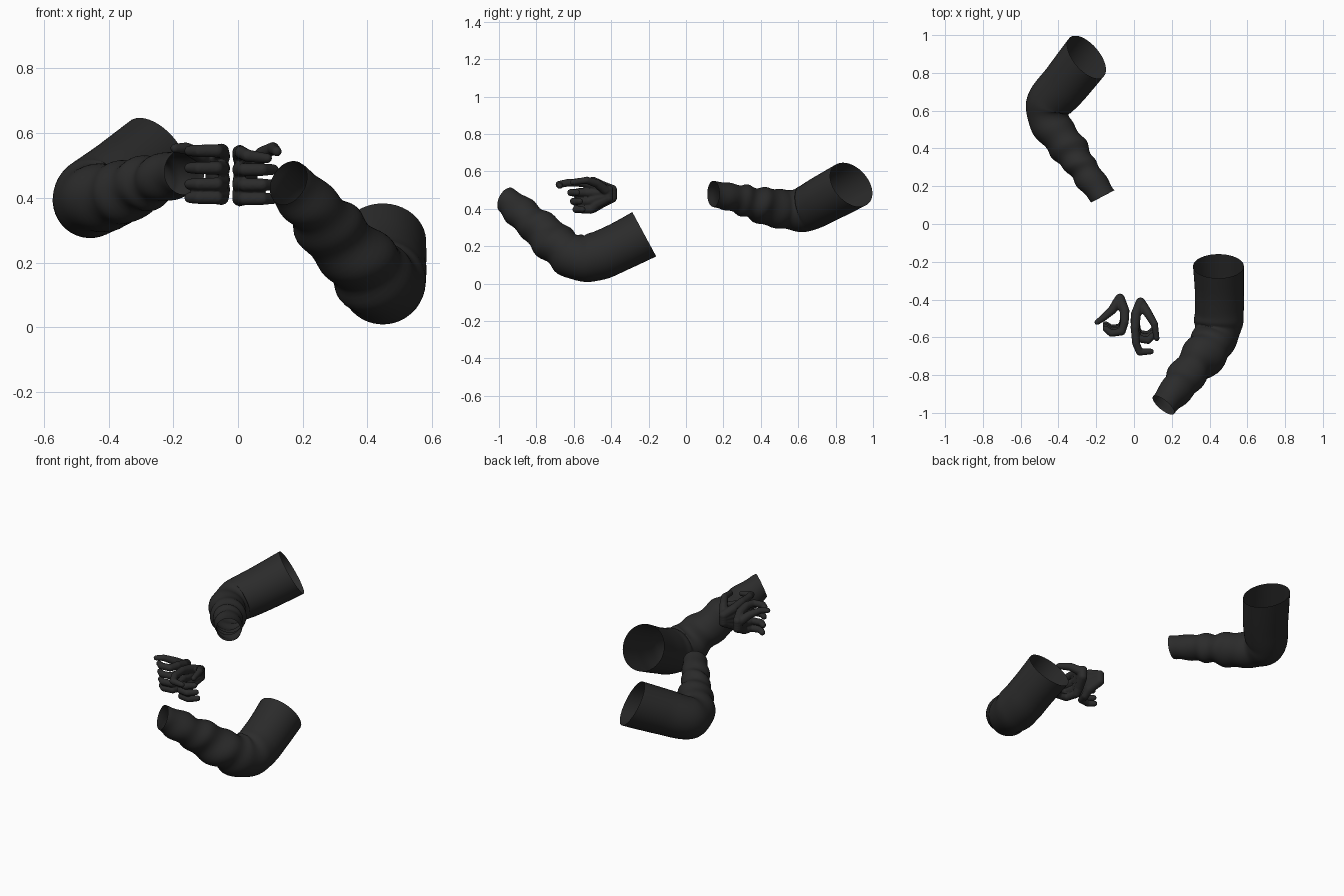
import bpy, bmesh, math
from mathutils import Vector

if "Cube" in bpy.data.objects:
    bpy.data.objects.remove(bpy.data.objects["Cube"])

black = bpy.data.materials.new("black_cloth")
black.diffuse_color = (0.024, 0.024, 0.024, 1)
black.use_nodes = True
black.node_tree.nodes["Principled BSDF"].inputs["Base Color"].default_value = black.diffuse_color


def finish(name, bm):
    me = bpy.data.meshes.new(name)
    bm.to_mesh(me)
    bm.free()
    me.materials.append(black)
    for p in me.polygons:
        p.use_smooth = True
    ob = bpy.data.objects.new(name, me)
    bpy.context.collection.objects.link(ob)
    return ob


def spline(pts, i, t):
    # Catmull-Rom through (x, y, z, radius) stations
    p = [pts[max(0, min(len(pts) - 1, i + k))] for k in (-1, 0, 1, 2)]
    return [0.5 * (2 * b + (c - a) * t + (2 * a - 5 * b + 4 * c - d) * t * t
                   + (3 * b - a - 3 * c + d) * t ** 3) for a, b, c, d in zip(*p)]


def sleeve(name, pts, n_start, n_end, phase):
    # open cloth tube along a bent arm, with folds on the forearm
    sub, sides = 8, 40
    path = [spline(pts, i, k / sub) for i in range(len(pts) - 1) for k in range(sub)]
    path.append(list(pts[-1]))
    n = len(path)
    c = [Vector(p[:3]) for p in path]
    bm = bmesh.new()
    rings, u = [], None
    for j in range(n):
        t = (c[min(n - 1, j + 1)] - c[max(0, j - 1)]).normalized()
        f = j / (n - 1)
        w0, w1 = max(0, 1 - f / 0.2), max(0, 1 - (1 - f) / 0.12)
        t = (t * (1 - w0 - w1) + Vector(n_start).normalized() * w0
             + Vector(n_end).normalized() * w1).normalized()
        ref = u if u else Vector((0, 0, 1))
        u = (ref - t * ref.dot(t)).normalized()
        v = t.cross(u)
        fold = 0.065 * max(0, min(1, (f - 0.38) / 0.15)) * min(1, (1 - f) / 0.08)
        fold += 0.02 * math.exp(-((f - 0.35) / 0.1) ** 2)
        ring = []
        for s in range(sides):
            a = 2 * math.pi * s / sides
            wave = (math.sin(f * 44 + 1.3 * math.sin(a + phase))
                    + 0.6 * math.sin(f * 27 + 2 * a + phase))
            r = path[j][3] * (1 + fold * wave)
            ring.append(bm.verts.new(c[j] + (u * math.cos(a) + v * math.sin(a)) * r))
        rings.append(ring)
    for a, b in zip(rings, rings[1:]):
        for s in range(sides):
            k = (s + 1) % sides
            bm.faces.new((a[s], a[k], b[k], b[s]))
    bmesh.ops.recalc_face_normals(bm, faces=bm.faces)
    ob = finish(name, bm)
    m = ob.modifiers.new("smooth", 'SMOOTH')
    m.factor, m.iterations = 0.4, 2


def hand(name, chains):
    # chains of overlapping balls fused into one skin
    bm = bmesh.new()
    for ch in chains:
        for a, b in zip(ch, ch[1:]):
            for k in range(9):
                p = [x + (y - x) * k / 8 for x, y in zip(a, b)]
                g = bmesh.ops.create_icosphere(bm, subdivisions=2, radius=p[3])
                bmesh.ops.translate(bm, verts=g["verts"], vec=p[:3])
    ob = finish(name, bm)
    m = ob.modifiers.new("fuse", 'REMESH')
    m.mode, m.voxel_size, m.use_smooth_shade = 'VOXEL', 0.0045, True
    m = ob.modifiers.new("smooth", 'SMOOTH')
    m.factor, m.iterations = 0.5, 3


# Sleeves, from the shoulder opening to the cuff
sleeve("back_left_sleeve", [
    (-.25, .885, .53, .137), (-.36, .745, .455, .13), (-.45, .635, .4, .122),
    (-.44, .53, .397, .105), (-.36, .42, .415, .098), (-.295, .33, .44, .083),
    (-.24, .25, .46, .075), (-.165, .145, .48, .07)],
    (-.65, -.55, -.5), (.46, -.88, 0), 0.5)
sleeve("front_right_sleeve", [
    (.447, -.222, .265, .135), (.452, -.36, .195, .13), (.45, -.49, .142, .13),
    (.432, -.59, .142, .12), (.38, -.68, .2, .112), (.295, -.78, .29, .1),
    (.23, -.87, .368, .087), (.155, -.96, .447, .072)],
    (0, -.88, -.475), (-.6, -.72, .35), 2.0)

# Left hand: palm faces -x, fingers curl round the front
parts = []
for i, z in enumerate((.545, .492, .442, .4)):
    d = .008 * i
    kn = (-.05, -.52 + d, z, .023)
    parts.append([(-.075, -.395, .48 + (z - .47) * .3, .027), (-.05, -.46, .475 + (z - .47) * .7, .027), kn])
    parts.append([kn, (-.065, -.57 + d, z, .021), (-.12, -.578 + d, z, .02),
                  (-.15, -.555 + d, z, .017)])
parts.append([(-.085, -.41, .5, .027), (-.115, -.455, .53, .024),
              (-.16, -.495, .553, .019), (-.195, -.52, .553, .015)])
hand("left_hand", parts)

# Right hand: palm faces +x, first finger reaches forward
parts = []
for i, z in enumerate((.54, .487, .44, .397)):
    d = .014 * i
    kn = (.005, -.55 + d, z, .024)
    parts.append([(.035, -.415, .48 + (z - .47) * .3, .027), (.01, -.48, .475 + (z - .47) * .7, .028), kn])
    if i == 0:
        parts.append([kn, (.01, -.63, .54, .021), (.03, -.678, .53, .02), (.09, -.675, .522, .016)])
    else:
        parts.append([kn, (.02, -.62 + d, z, .021), (.075, -.63 + d, z, .02),
                      (.11, -.595 + d, z, .017)])
parts.append([(.045, -.43, .5, .027), (.075, -.475, .535, .024),
              (.108, -.53, .553, .02), (.12, -.605, .543, .016)])
hand("right_hand", parts)
